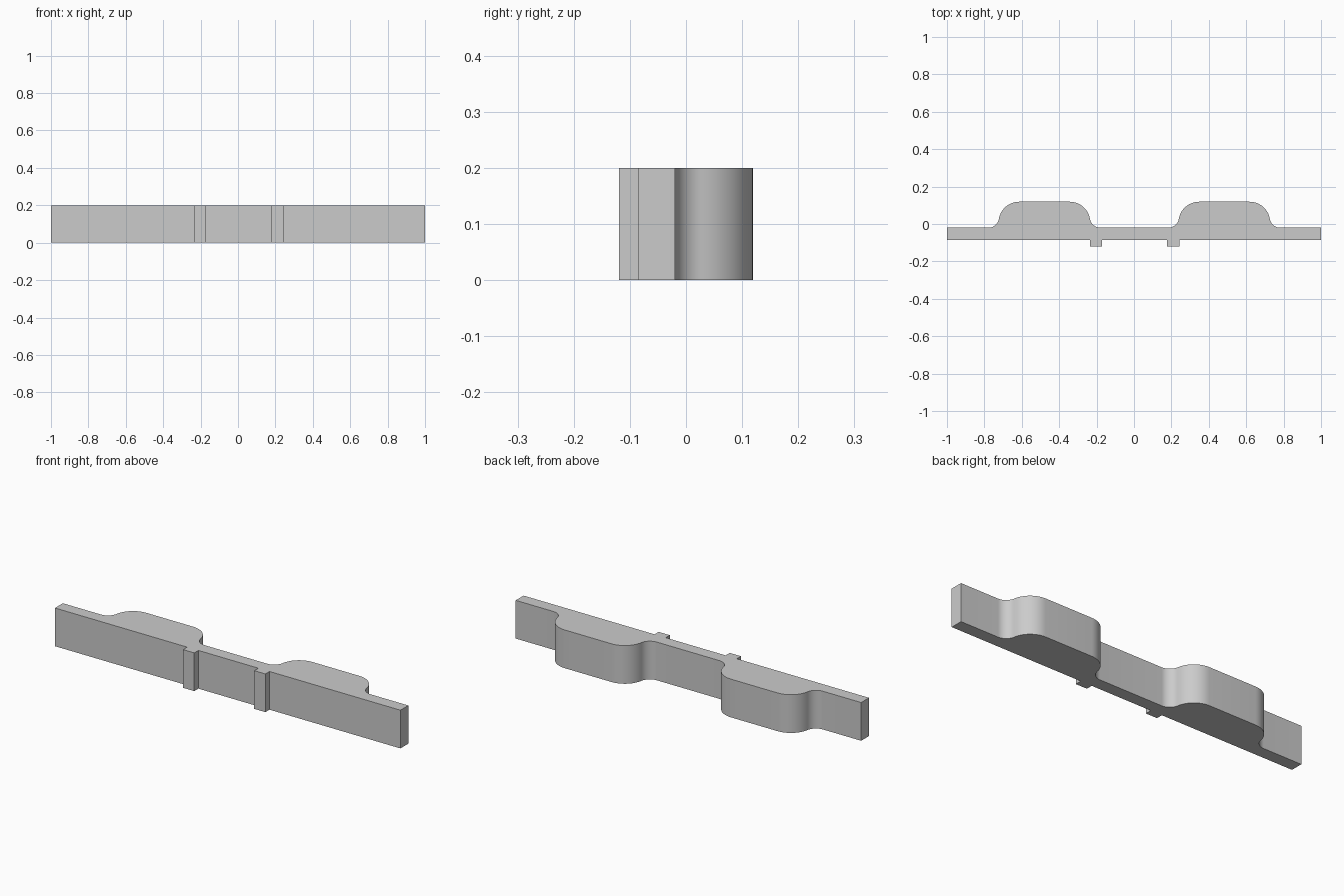
import bpy
import bmesh
from math import sin, cos, atan2, radians

cube = bpy.data.objects.get("Cube")
if cube:
    bpy.data.objects.remove(cube, do_unlink=True)

HEIGHT = 0.2
FRONT, BACK = -0.085, -0.02       # faces of the straight bar
PEG_FRONT, BUMP_TOP = -0.119, 0.119
FLAT, REACH, ROUND = 0.135, 0.3, 0.11   # bump: half flat, half total, crown radius
STEPS = 14

grey = bpy.data.materials.new("plain grey")
grey.use_nodes = True
grey.diffuse_color = (0.6, 0.6, 0.6, 1)
grey.node_tree.nodes["Principled BSDF"].inputs["Base Color"].default_value = (0.6, 0.6, 0.6, 1)


def bump_side():
    """Half outline of a bump, from the flat crown down to the bar."""
    dx, drop = REACH - FLAT, BUMP_TOP - BACK
    sweep = 2 * atan2(drop, dx)
    fillet = dx / sin(sweep) - ROUND
    angles = [sweep * i / STEPS for i in range(STEPS + 1)]
    crown = [(FLAT + ROUND * sin(a), BUMP_TOP - ROUND * (1 - cos(a))) for a in angles]
    foot = [(REACH - fillet * sin(a), BACK + fillet * (1 - cos(a))) for a in angles]
    return crown + foot[-2::-1]


def bump(cx):
    """Full bump outline, running from +x to -x."""
    side = bump_side()
    return [(cx + x, y) for x, y in reversed(side)] + [(cx - x, y) for x, y in side]


def peg(x0, x1):
    """Square rib on the front, running from -x to +x."""
    return [(x0, FRONT), (x0, PEG_FRONT), (x1, PEG_FRONT), (x1, FRONT)]


# Closed outline: front edge with two ribs, back edge with two bumps
outline = ([(-1, FRONT)] + peg(-0.235, -0.17) + peg(0.177, 0.242) + [(1, FRONT), (1, BACK)]
           + bump(0.483) + bump(-0.479) + [(-1, BACK)])

# Extrude the outline upward
bm = bmesh.new()
base = bm.faces.new([bm.verts.new((x, y, 0)) for x, y in outline])
raised = bmesh.ops.extrude_face_region(bm, geom=[base], use_keep_orig=True)["geom"]
bmesh.ops.translate(bm, vec=(0, 0, HEIGHT),
                    verts=[v for v in raised if isinstance(v, bmesh.types.BMVert)])
bmesh.ops.recalc_face_normals(bm, faces=bm.faces)
mesh = bpy.data.meshes.new("bumped_rail")
bm.to_mesh(mesh)
bm.free()

rail = bpy.data.objects.new("bumped_rail", mesh)
bpy.context.collection.objects.link(rail)
mesh.materials.append(grey)
bpy.ops.object.select_all(action="DESELECT")
rail.select_set(True)
bpy.context.view_layer.objects.active = rail
bpy.ops.object.shade_smooth_by_angle(angle=radians(30))
